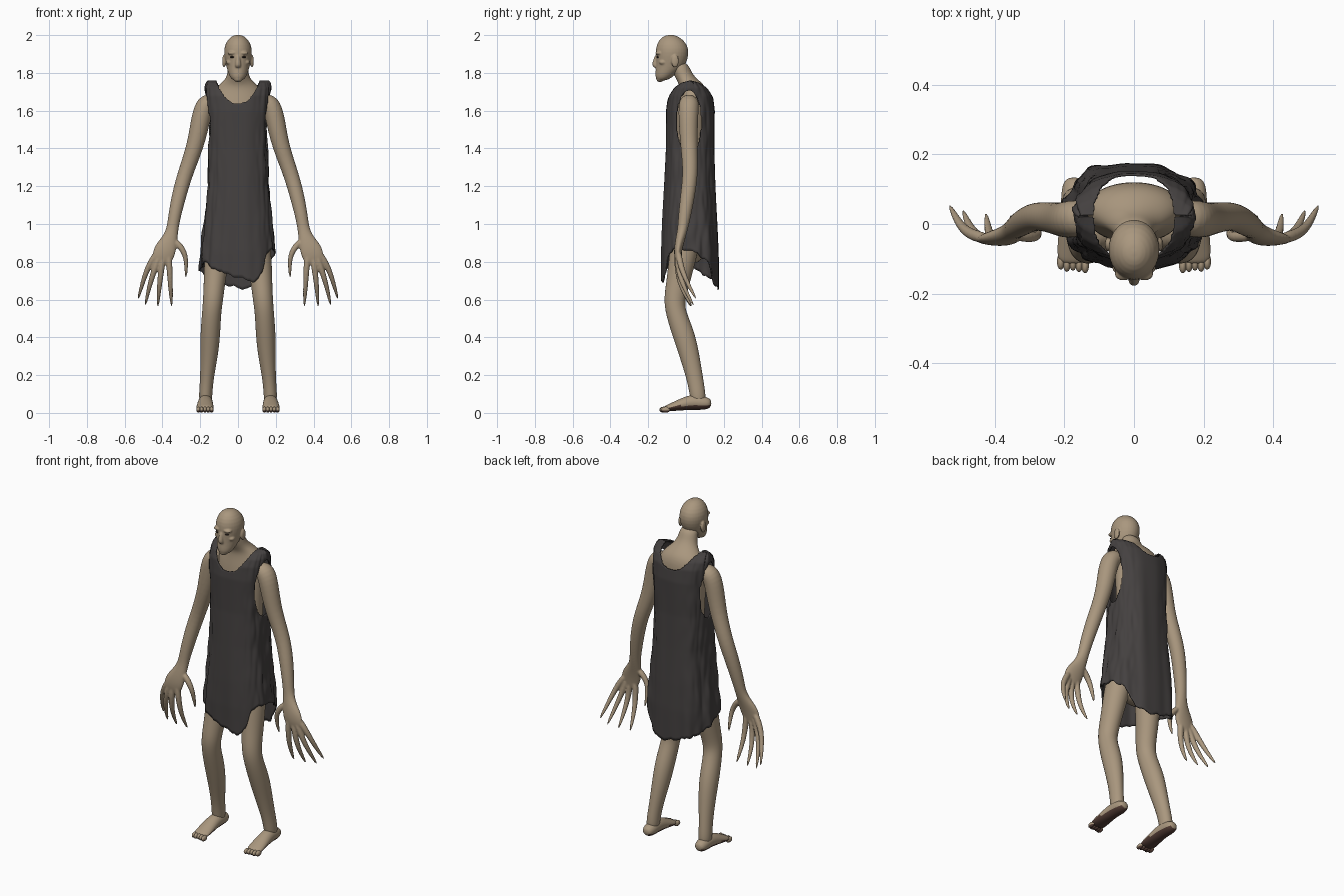
import bpy, bmesh, random
from math import sin, cos, pi, copysign
from mathutils import Vector, Matrix, noise

random.seed(4)
cube = bpy.data.objects.get("Cube")
if cube:
    bpy.data.objects.remove(cube)


def material(name, rgb):
    m = bpy.data.materials.new(name)
    m.use_nodes = True
    m.diffuse_color = (*rgb, 1)
    bsdf = m.node_tree.nodes["Principled BSDF"]
    bsdf.inputs["Base Color"].default_value = (*rgb, 1)
    bsdf.inputs["Roughness"].default_value = 0.8
    return m


SKIN = material("tan skin", (0.40, 0.31, 0.21))
CLOTH = material("charcoal cloth", (0.058, 0.052, 0.051))
SOLE = material("dark brown sole", (0.085, 0.045, 0.035))
EYE = material("dark eye", (0.03, 0.02, 0.015))


def tube(bm, pts, s=1, axis=None, n=16):
    """Loft elliptical rings (x, y, z, half width, half depth) along a path."""
    ctr = [Vector((p[0] * s, p[1], p[2])) for p in pts]
    rings = []
    for i, p in enumerate(pts):
        t = axis or (ctr[min(i + 1, len(pts) - 1)] - ctr[max(i - 1, 0)]).normalized()
        u = Vector((1, 0, 0))
        u = (u - t * u.dot(t)).normalized()
        v = t.cross(u)
        rings.append([bm.verts.new(ctr[i] + u * p[3] * cos(2 * pi * k / n)
                                   + v * p[-1] * sin(2 * pi * k / n)) for k in range(n)])
    for a, b in zip(rings, rings[1:]):
        for k in range(n):
            bm.faces.new((a[k], a[(k + 1) % n], b[(k + 1) % n], b[k]))
    bm.faces.new(rings[0])
    bm.faces.new(rings[-1])


def blob(bm, loc, size):
    mat = Matrix.Translation(loc) @ Matrix.Diagonal((*size, 1))
    bmesh.ops.create_uvsphere(bm, u_segments=16, v_segments=10, radius=1, matrix=mat)


def finish(bm, name, mats, subdiv=2, voxel=None):
    """Turn a bmesh into a smooth object, fusing its pieces if a voxel size is given."""
    bmesh.ops.recalc_face_normals(bm, faces=bm.faces)
    for f in bm.faces:
        f.smooth = True
    me = bpy.data.meshes.new(name)
    bm.to_mesh(me)
    bm.free()
    ob = bpy.data.objects.new(name, me)
    bpy.context.collection.objects.link(ob)
    for m in mats:
        me.materials.append(m)
    if subdiv:
        sub = ob.modifiers.new("subdivide", 'SUBSURF')
        sub.levels = sub.render_levels = subdiv
    if voxel:
        rem = ob.modifiers.new("fuse", 'REMESH')
        rem.mode = 'VOXEL'
        rem.voxel_size = voxel
        rem.use_smooth_shade = True
        smo = ob.modifiers.new("soften", 'SMOOTH')
        smo.factor = 0.5
        smo.iterations = 4
    return ob


UP = Vector((0, 0, 1))

# Torso with sloping shoulders and neck
bm = bmesh.new()
tube(bm, [(0, .02, .78, .10, .06), (0, .03, .9, .14, .09), (0, .03, 1.1, .125, .085),
          (0, .03, 1.3, .13, .085), (0, .03, 1.5, .14, .09), (0, .035, 1.62, .15, .088),
          (0, .04, 1.69, .14, .08), (0, .032, 1.735, .105, .068), (0, .005, 1.765, .068, .058),
          (0, -.02, 1.80, .056, .05), (0, -.035, 1.86, .05, .045)], axis=UP)
finish(bm, "torso", [SKIN], voxel=.006)

# Head with chin, lips, nose, brow and ears
bm = bmesh.new()
tube(bm, [(0, -.13, 1.758, .025, .022), (0, -.118, 1.775, .042, .045),
          (0, -.105, 1.80, .053, .058), (0, -.085, 1.83, .062, .076),
          (0, -.076, 1.87, .071, .086), (0, -.073, 1.91, .077, .09),
          (0, -.075, 1.95, .071, .083), (0, -.08, 1.985, .048, .056),
          (0, -.082, 2.002, .018, .02)], axis=UP)
tube(bm, [(0, -.15, 1.90, .009, .012), (0, -.16, 1.87, .012, .014),
          (0, -.165, 1.84, .018, .017), (0, -.155, 1.825, .014, .012)], axis=UP)
blob(bm, (0, -.137, 1.770), (.026, .022, .019))
for z in (1.808, 1.795):
    blob(bm, (0, -.149, z), (.023, .012, .007))
for s in (1, -1):
    blob(bm, (s * .03, -.143, 1.905), (.027, .02, .011))
    blob(bm, (s * .044, -.122, 1.856), (.02, .022, .014))
    blob(bm, (s * .074, -.058, 1.862), (.010, .021, .034))
finish(bm, "head", [SKIN], subdiv=1, voxel=.004)

for s, side in ((1, "left"), (-1, "right")):
    # Eye
    bm = bmesh.new()
    blob(bm, (s * .029, -.149, 1.884), (.014, .008, .0055))
    finish(bm, side + "_eye", [EYE], subdiv=0)

    # Arm, long hand and claw-like fingers fused together
    bm = bmesh.new()
    tube(bm, [(.12, .02, 1.65, .05), (.175, .015, 1.64, .055), (.197, .012, 1.56, .053),
              (.223, .015, 1.42, .046), (.275, .025, 1.28, .041), (.308, .012, 1.17, .04),
              (.337, -.008, 1.04, .034), (.347, -.018, .97, .031, .027),
              (.362, -.032, .915, .044, .025), (.388, -.043, .86, .062, .022),
              (.405, -.045, .81, .055, .016), (.41, -.042, .79, .04, .01)], s)
    fingers = [
        [(.42, -.042, .86), (.475, -.03, .78), (.505, .005, .69), (.531, .058, .595)],
        [(.41, -.045, .85), (.446, -.04, .75), (.472, -.01, .66), (.493, .045, .56)],
        [(.395, -.045, .84), (.409, -.045, .74), (.418, -.02, .65), (.425, .035, .555)],
        [(.37, -.045, .86), (.361, -.045, .75), (.357, -.02, .65), (.35, .03, .555)],
        [(.345, -.03, .92), (.287, -.04, .865), (.272, -.03, .80), (.277, -.005, .71)],
    ]
    for path in fingers:
        tube(bm, [(*p, r) for p, r in zip(path, (.02, .0165, .013, .006))], s, n=10)
    finish(bm, side + "_arm", [SKIN], voxel=.0048)

    # Leg, bent at the knee
    bm = bmesh.new()
    tube(bm, [(.09, .01, .98, .07, .08), (.11, -.015, .84, .07, .075), (.124, -.04, .70, .058, .063),
              (.132, -.062, .60, .054, .058), (.14, -.055, .53, .051, .054),
              (.147, -.01, .41, .054, .06), (.153, .02, .30, .047, .053),
              (.166, .05, .17, .035, .043), (.172, .063, .09, .037, .043),
              (.172, .068, .04, .03, .035)], s)
    finish(bm, side + "_leg", [SKIN])

    # Foot with toes; downward faces become the dark sole
    bm = bmesh.new()
    tube(bm, [(.172, .135, .05, .022, .02), (.172, .105, .05, .038, .036),
              (.172, .04, .06, .038, .044), (.174, -.03, .043, .044, .031),
              (.175, -.085, .028, .047, .02), (.175, -.115, .022, .04, .013)], s)
    for i in range(5):
        blob(bm, (s * (.14 + .0175 * i), -.114 + .004 * i * (i - 3) * .4 * (1 if i > 2 else -1) - .004 * (i < 2),
                  .017), (.0115, .024, .016))
    bmesh.ops.recalc_face_normals(bm, faces=bm.faces)
    for f in bm.faces:
        if f.normal.z < -.3 and f.calc_center_median().z < .05:
            f.material_index = 1
    finish(bm, side + "_foot", [SKIN, SOLE])


def lookup(table, x):
    """Linear interpolation in a table of (key, value, value...) rows."""
    for a, b in zip(table, table[1:]):
        if x <= b[0]:
            k = max(0, (x - a[0]) / (b[0] - a[0]))
            return [p + (q - p) * k for p, q in zip(a[1:], b[1:])]
    return list(table[-1][1:])


# Ragged sleeveless tunic: half width and half depth by height, hem height by angle
PROFILE = [(.65, .197, .147), (.85, .192, .147), (1.0, .176, .142), (1.2, .157, .132),
           (1.4, .155, .124), (1.6, .16, .125), (1.68, .166, .115), (1.72, .17, .092),
           (1.745, .165, .055), (1.757, .155, .001)]
HEM = [(0, .86), (35, .80), (60, .68), (85, .655), (120, .70), (150, .72), (180, .77),
       (215, .80), (235, .76), (262, .73), (288, .69), (303, .74), (313, .83), (330, .87), (360, .86)]
COLS, ROWS, TOP = 112, 90, 1.757

bm = bmesh.new()
grid = []
for j in range(ROWS + 1):
    t = 1 - (1 - j / ROWS) ** 1.5
    row = []
    for i in range(COLS):
        a = 2 * pi * i / COLS
        hem = lookup(HEM, 360 * i / COLS)[0] + .012 * noise.noise(Vector((cos(a) * 9, sin(a) * 9, 2)))
        z = hem + (TOP - hem) * t
        rx, ry = lookup(PROFILE, z)
        # soft vertical folds, rougher at the sides and towards the hem
        fold = noise.noise(Vector((cos(a) * 3, sin(a) * 3, z * 1.3)))
        rough = noise.noise(Vector((cos(a) * 7, sin(a) * 7, z * 9)))
        k = 1 + fold * (.03 + .06 * (1 - t)) + rough * .06 * abs(cos(a)) ** 2
        x = copysign(abs(cos(a)) ** .75, cos(a)) * rx * k
        y = copysign(abs(sin(a)) ** .8, sin(a)) * ry * k + .023
        row.append(bm.verts.new((x, y, z)))
    grid.append(row)
for a, b in zip(grid, grid[1:]):
    for i in range(COLS):
        bm.faces.new((a[i], a[(i + 1) % COLS], b[(i + 1) % COLS], b[i]))


def is_opening(c):
    neck = 1.64 if c.y < .023 else 1.665
    in_neck = abs(c.x) < .115 and c.z > neck + (1.757 - neck) * (abs(c.x) / .115) ** 2.2
    in_arm = abs(c.x) > .09 and ((c.y - .016) / .064) ** 2 + ((c.z - 1.54) / .165) ** 2 < 1
    return in_neck or in_arm


# Cut neck and arm holes, then relax the cut edges
holes = [f for f in bm.faces if is_opening(f.calc_center_median())]
bmesh.ops.delete(bm, geom=holes, context='FACES')
for _ in range(3):
    rim = [v for v in bm.verts if v.is_boundary and v.co.z > 1.3]
    bmesh.ops.smooth_vert(bm, verts=rim, factor=.4, use_axis_x=True, use_axis_y=True, use_axis_z=True)
tunic = finish(bm, "tunic", [CLOTH], subdiv=0)
thick = tunic.modifiers.new("thickness", 'SOLIDIFY')
thick.thickness = .007
thick.offset = 0
